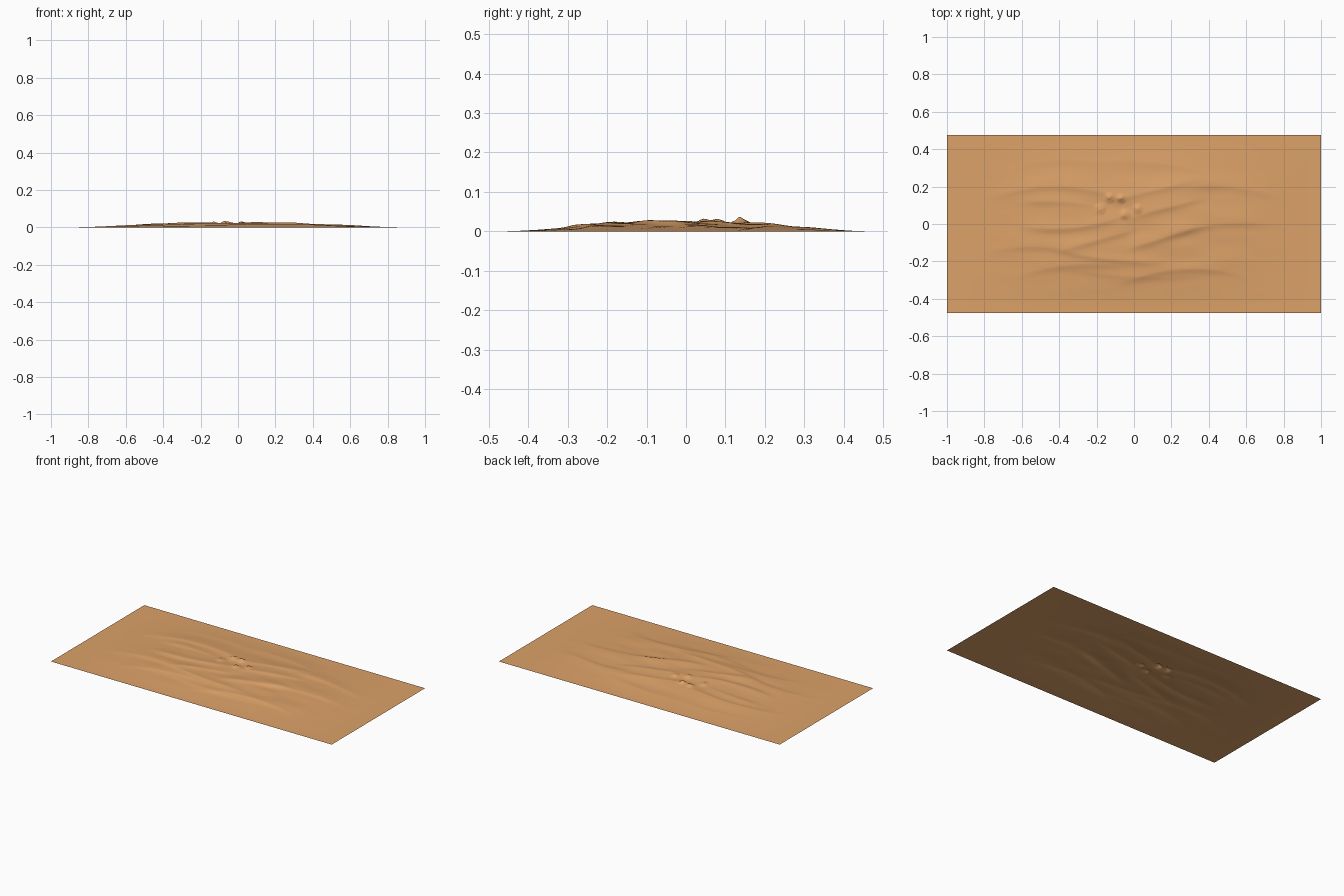
import bpy
import math
from mathutils import Vector, noise

HALF_X, HALF_Y = 1.0, 0.475
NX, NY = 260, 150

# Dune crests: centre x, centre y, half length, height, tilt, bow
DUNES = [
    (-0.33, -0.02, 0.24, 0.010, 0.10, 0.5),
    (-0.18, -0.08, 0.18, 0.009, 0.28, 0.0),
    (0.17, -0.07, 0.18, 0.010, 0.30, 0.0),
    (0.18, 0.09, 0.18, 0.010, 0.25, 0.0),
    (0.10, 0.18, 0.22, 0.008, 0.25, 0.0),
    (-0.40, 0.12, 0.18, 0.007, -0.05, -0.3),
    (-0.42, 0.20, 0.34, 0.008, 0.00, -0.5),
    (-0.10, -0.19, 0.28, 0.009, -0.10, 0.2),
    (0.27, -0.24, 0.30, 0.008, 0.05, -0.5),
    (-0.55, -0.12, 0.25, 0.006, 0.00, -0.5),
    (0.45, 0.00, 0.28, 0.007, 0.10, -0.4),
    (0.50, 0.20, 0.28, 0.006, -0.10, -0.4),
    (0.00, -0.28, 0.30, 0.005, -0.05, 0.2),
    (-0.40, 0.34, 0.22, 0.004, 0.05, -0.4),
    (0.10, 0.33, 0.25, 0.004, -0.10, -0.3),
    (-0.35, -0.22, 0.25, 0.006, 0.10, -0.4),
]

# Small rocky knolls: x, y, radius, height
KNOLLS = [
    (-0.13, 0.14, 0.030, 0.012), (-0.07, 0.135, 0.028, 0.013),
    (0.02, 0.08, 0.030, 0.011), (-0.18, 0.08, 0.035, 0.009),
    (-0.05, 0.05, 0.032, 0.010),
]


def dune(x, y, cx, cy, length, height, tilt, bow):
    u = x - cx
    d = y - (cy + tilt * u + bow * u * u)
    width = 0.075 if d > 0 else 0.022
    return height * math.exp(-(u / length) ** 4) * math.exp(-(abs(d) / width) ** 1.6)


def terrain(x, y):
    fade = max(0, 1 - (x / 0.92) ** 2) ** 1.5 * max(0, 1 - (y / 0.46) ** 2) ** 1.5
    z = 0.019 * fade
    z += 0.75 * sum(dune(x, y, *d) for d in DUNES) * min(1, fade * 2.5)
    z += 0.004 * fade * noise.noise(Vector((x * 4, y * 13, 3.1)))
    for kx, ky, r, h in KNOLLS:
        d = math.hypot(x - kx, y - ky) / r
        rough = 1 + 0.5 * noise.noise(Vector((x * 60, y * 60, 0)))
        z += h * max(0, 1 - d) * rough
    return min(0.037, max(0, z))


# Open sheet of sand
verts = []
for j in range(NY + 1):
    for i in range(NX + 1):
        x = -HALF_X + 2 * HALF_X * i / NX
        y = -HALF_Y + 2 * HALF_Y * j / NY
        verts.append((x, y, terrain(x, y)))
row = NX + 1
faces = [(j * row + i, j * row + i + 1, (j + 1) * row + i + 1, (j + 1) * row + i)
         for j in range(NY) for i in range(NX)]
mesh = bpy.data.meshes.new("sand_dunes")
mesh.from_pydata(verts, [], faces)
mesh.update()
sand = bpy.data.objects.new("sand_dunes", mesh)
bpy.context.collection.objects.link(sand)

# Sand colour
mat = bpy.data.materials.new("sand")
mat.diffuse_color = (0.72, 0.36, 0.14, 1)
mesh.materials.append(mat)

bpy.context.view_layer.objects.active = sand
sand.select_set(True)
bpy.ops.object.shade_smooth_by_angle(angle=math.radians(40))
